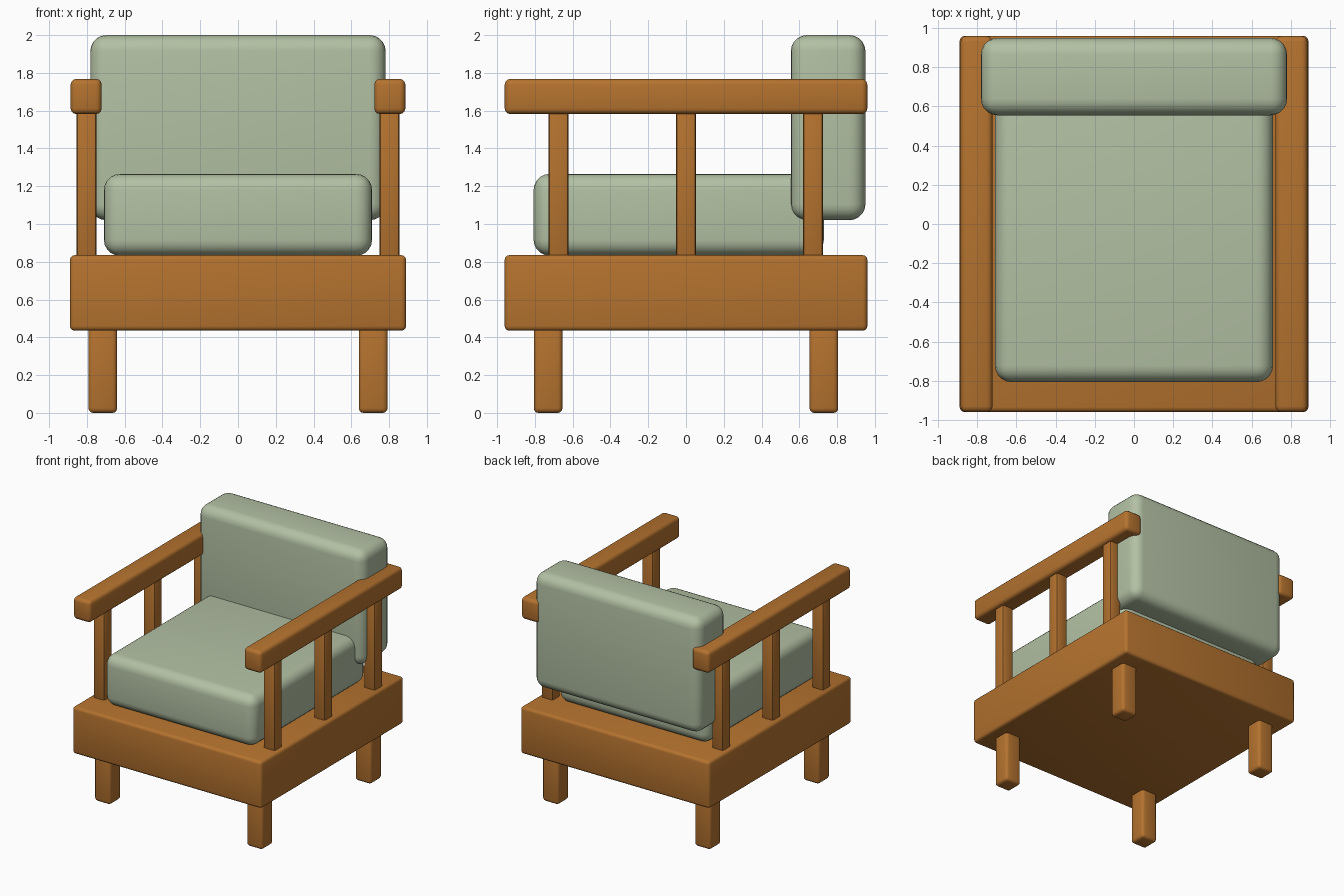
import bpy
import math

if "Cube" in bpy.data.objects:
    bpy.data.objects.remove(bpy.data.objects["Cube"])


def material(name, rgb):
    m = bpy.data.materials.new(name)
    m.diffuse_color = (*rgb, 1)
    m.use_nodes = True
    m.node_tree.nodes["Principled BSDF"].inputs["Base Color"].default_value = m.diffuse_color
    return m


wood = material("warm_wood", (0.46, 0.17, 0.028))
fabric = material("sage_fabric", (0.45, 0.53, 0.37))


def block(name, x, y, z, mat, bevel, segments):
    """Rounded box from (min, max) ranges on each axis."""
    centre = [(a + b) / 2 for a, b in (x, y, z)]
    bpy.ops.mesh.primitive_cube_add(size=1, location=centre)
    ob = bpy.context.object
    ob.name = name
    ob.scale = [b - a for a, b in (x, y, z)]
    bpy.ops.object.transform_apply(location=False, rotation=False, scale=True)
    mod = ob.modifiers.new("rounding", 'BEVEL')
    mod.width = bevel
    mod.segments = segments
    bpy.ops.object.modifier_apply(modifier=mod.name)
    bpy.ops.object.shade_smooth_by_angle(angle=math.radians(35))
    ob.data.materials.append(mat)
    return ob


# Wooden base and cushions
block("base_frame", (-0.89, 0.89), (-0.96, 0.96), (0.435, 0.835), wood, 0.025, 3)
block("seat_cushion", (-0.71, 0.71), (-0.807, 0.73), (0.832, 1.265), fabric, 0.085, 5)
block("back_cushion", (-0.782, 0.782), (0.555, 0.95), (1.02, 2.0), fabric, 0.085, 5)

for side, s in (("left", -1), ("right", 1)):
    def span(a, b):
        return tuple(sorted((s * a, s * b)))

    # Arm rail
    block(side + "_arm_rail", span(0.722, 0.886), (-0.96, 0.96), (1.582, 1.768), wood, 0.03, 3)
    # Arm posts, sunk into the rail and base
    for place, y in (("front", -0.675), ("middle", 0.0), ("back", 0.672)):
        block(f"{side}_{place}_post", span(0.75, 0.854), (y - 0.052, y + 0.052),
              (0.80, 1.62), wood, 0.012, 2)
    # Legs
    for place, y in (("front", -0.73), ("back", 0.73)):
        block(f"{side}_{place}_leg", span(0.64, 0.792), (y - 0.076, y + 0.076),
              (0.0, 0.47), wood, 0.025, 3)
